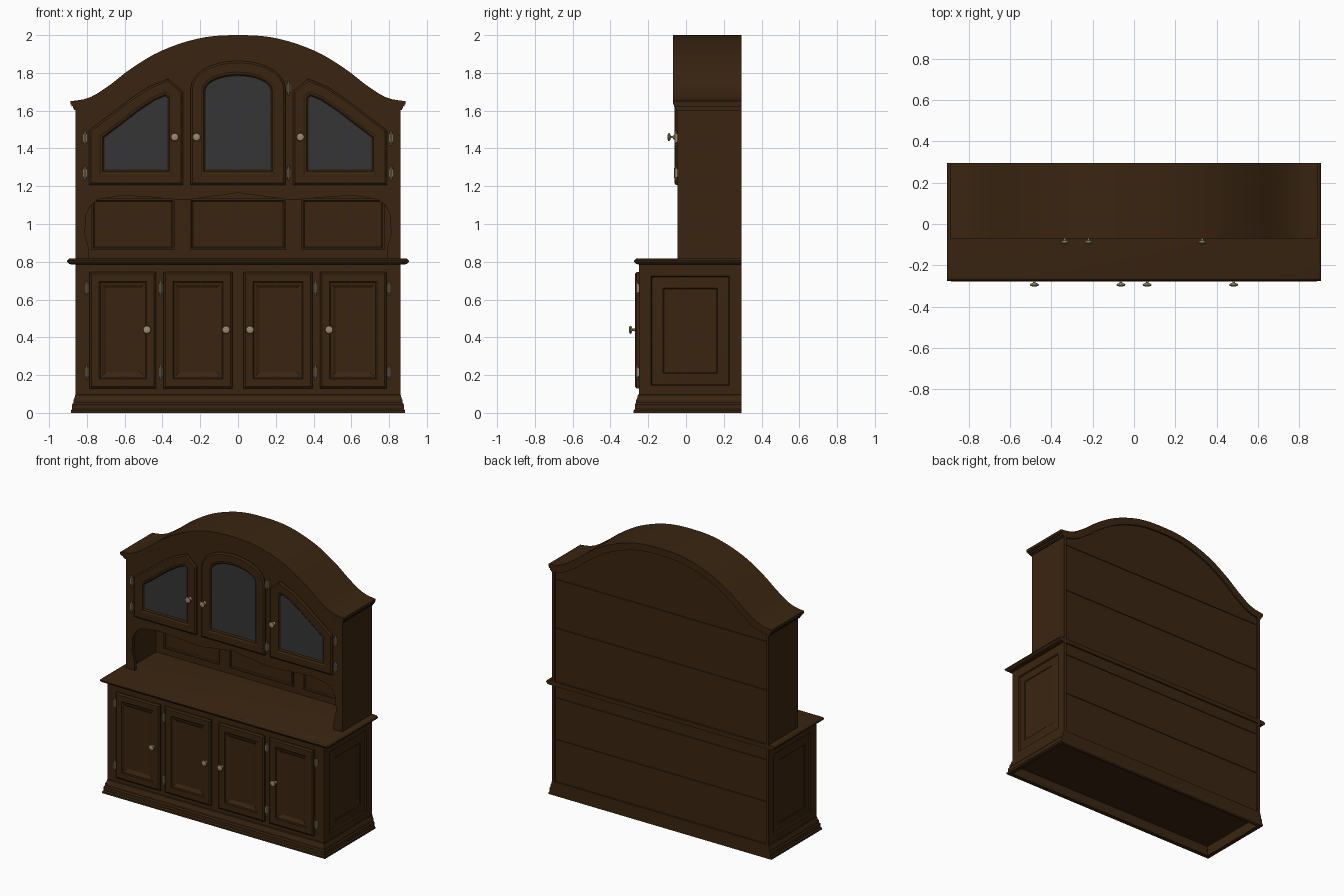
import bpy, bmesh, math

if "Cube" in bpy.data.objects:
    bpy.data.objects.remove(bpy.data.objects["Cube"])

def material(name, rgb):
    m = bpy.data.materials.new(name)
    m.diffuse_color = (*rgb, 1)
    m.use_nodes = True
    m.node_tree.nodes["Principled BSDF"].inputs["Base Color"].default_value = m.diffuse_color
    return m

WOOD = material("dark_walnut", (0.042, 0.0185, 0.0055))
GLASS = material("grey_glass", (0.036, 0.036, 0.037))
BRASS = material("aged_brass", (0.33, 0.25, 0.15))
BACK = 0.294  # plane of the back of the piece


def finish(bm, name, mats):
    bmesh.ops.recalc_face_normals(bm, faces=bm.faces)
    me = bpy.data.meshes.new(name)
    bm.to_mesh(me)
    bm.free()
    for m in mats:
        me.materials.append(m)
    ob = bpy.data.objects.new(name, me)
    bpy.context.collection.objects.link(ob)
    return ob


def inset(pts, d):
    """Mitred inset of a polygon (negative d grows it)."""
    n = len(pts)
    area = sum(pts[i][0] * pts[(i + 1) % n][1] - pts[(i + 1) % n][0] * pts[i][1] for i in range(n))
    s = 1 if area > 0 else -1
    out = []
    for i in range(n):
        (ax, ay), (bx, by), (cx, cy) = pts[i - 1], pts[i], pts[(i + 1) % n]
        l1, l2 = math.hypot(bx - ax, by - ay), math.hypot(cx - bx, cy - by)
        n1 = (-(by - ay) / l1 * s, (bx - ax) / l1 * s)
        n2 = (-(cy - by) / l2 * s, (cx - bx) / l2 * s)
        k = d / (1 + n1[0] * n2[0] + n1[1] * n2[1])
        out.append((bx + (n1[0] + n2[0]) * k, by + (n1[1] + n2[1]) * k))
    return out


def relief(name, pts, loops, axis="y", mats=(WOOD,)):
    """Stack of inset outlines (inset, depth) along an axis, capped at both ends."""
    bm = bmesh.new()
    rings = []
    for d, h in loops:
        ring = []
        for u, v in (inset(pts, d) if d else pts):
            co = {"y": (u, h, v), "x": (h, u, v), "z": (u, v, h)}[axis]
            ring.append(bm.verts.new((co[0], min(co[1], BACK), co[2])))
        rings.append(ring)
    n = len(pts)
    for a, b in zip(rings, rings[1:]):
        for i in range(n):
            bm.faces.new((a[i], a[(i + 1) % n], b[(i + 1) % n], b[i]))
    bm.faces.new(rings[0])
    cap = bm.faces.new(rings[-1])
    cap.material_index = len(mats) - 1
    return finish(bm, name, mats)


def rect(x0, x1, z0, z1):
    return [(x0, z0), (x1, z0), (x1, z1), (x0, z1)]


def box(name, x0, x1, y0, y1, z0, z1):
    return relief(name, rect(x0, x1, z0, z1), [(0, y0), (0, y1)])


def lathe(name, x, y, z, profile, axis, seg=16):
    """Turned part: profile of (radius, distance along axis)."""
    bm = bmesh.new()
    rings = []
    for r, h in profile:
        ring = []
        for i in range(seg):
            a = 2 * math.pi * i / seg
            c, s = r * math.cos(a), r * math.sin(a)
            ring.append(bm.verts.new((x + c, y - h, z + s) if axis == "y" else (x + c, y + s, z + h)))
        rings.append(ring)
    for a, b in zip(rings, rings[1:]):
        for i in range(seg):
            bm.faces.new((a[i], a[(i + 1) % seg], b[(i + 1) % seg], b[i]))
    bm.faces.new(rings[0])
    bm.faces.new(rings[-1])
    return finish(bm, name, (BRASS,))


def knob(name, x, y, z):
    lathe(name, x, y, z, [(.013, 0), (.011, .004), (.006, .008), (.006, .018), (.018, .023),
                          (.022, .028), (.019, .033), (.009, .036)], "y")


def hinge(name, x, y, z):
    lathe(name, x, y, z, [(.002, -.04), (.005, -.036), (.004, -.03), (.007, -.026), (.007, .026),
                          (.004, .03), (.005, .036), (.002, .04)], "z", 10)
    for s in (-1, 1):
        box(name + "_leaf", x + s * .004, x + s * .012, y - .002, y + .012, z - .022, z + .022)\
            .data.materials[0] = BRASS


# Crown curve: half outline, smoothly interpolated
CROWN = [(-.2, 1.984), (0, 2), (.2, 1.984), (.41, 1.915), (.57, 1.82), (.68, 1.735),
         (.785, 1.67), (.89, 1.65), (1.0, 1.645)]

def top(x):
    x = abs(x)
    i = 1
    while i < len(CROWN) - 3 and x > CROWN[i + 1][0]:
        i += 1
    (xa, za), (xb, zb), (xc, zc), (xd, zd) = CROWN[i - 1:i + 3]
    h = xc - xb
    t = (x - xb) / h
    m1, m2 = (zc - za) / (xc - xa) * h, (zd - zb) / (xd - xb) * h
    return ((2*t**3 - 3*t*t + 1) * zb + (t**3 - 2*t*t + t) * m1
            + (3*t*t - 2*t**3) * zc + (t**3 - t*t) * m2)

def arc(w, drop, n=48):
    out = []
    for i in range(n + 1):
        x = -w + 2 * w * i / n
        slope = (top(x + .005) - top(x - .005)) / .01
        out.append((x, top(x) - drop * math.hypot(1, slope)))
    return out


# Crown moulding in stepped layers
for i, (t, w, y) in enumerate([(.018, .888, -.070), (.028, .882, -.064), (.040, .874, -.058),
                               (.050, .868, -.052)]):
    relief(f"crown_moulding_{i}", arc(w, 0.0005 * i) + arc(w, t)[::-1], [(0, y), (0, BACK)])

# Upper cabinet and its sides
relief("upper_cabinet", arc(.86, .02) + [(.86, 1.18), (-.86, 1.18)], [(0, -.045), (0, .272)])
for s in (-1, 1):
    box("upper_side", s * .84, s * .86, -.045, BACK, .81, 1.625)

# Open niche: back wall, scalloped front frame, three back panels
box("niche_back", -.85, .85, .27, .28, .81, 1.2)
wave = [(.79, .81), (.79, .87), (.81, .95), (.805, 1.05), (.78, 1.1), (.74, 1.13), (.62, 1.15),
        (.5, 1.145), (.33, 1.13), (.25, 1.13), (.15, 1.145), (.06, 1.155), (0, 1.167)]
scallop = wave + [(-x, z) for x, z in wave[-2::-1]]
relief("scalloped_frame", scallop + [(-.86, .81), (-.86, 1.2), (.86, 1.2), (.86, .81)],
       [(0, -.045), (0, -.022)])
for x0, x1 in ((-.775, -.335), (-.255, .255), (.335, .775)):
    relief("niche_panel", rect(x0, x1, .862, 1.135), [(0, .272), (0, .262), (.01, .262), (.016, .268)])

# Countertop and base moulding (back edges are clamped flush)
relief("countertop", rect(-.905, .905, -.275, .32),
       [(.02, .786), (.008, .791), (0, .8), (0, .806), (.008, .815), (.014, .817)], "z")
relief("base_moulding", rect(-.885, .885, -.278, .325),
       [(.03, .07), (.03, 0), (0, 0), (0, .012), (.007, .02), (.007, .045), (.014, .054),
        (.014, .068), (.02, .08), (.023, .095), (.03, .1)], "z")

# Lower cabinet with panelled sides
box("lower_cabinet", -.846, .846, -.25, .272, .08, .79)
for s in (-1, 1):
    relief("side_panel", rect(-.25, BACK, .08, .79),
           [(0, s * .84), (0, s * .86), (.065, s * .86), (.07, s * .851), (.128, s * .858),
            (.133, s * .854), (.14, s * .854)], "x")

# Back boards, split by narrow gaps
for z0, z1 in ((.0, .068), (.072, .40), (.404, .70), (.704, .788), (.815, 1.2), (1.204, 1.55)):
    box("back_board", -.845, .845, .27, .283, z0, z1)
relief("back_arch_board", arc(.845, .02) + [(.845, 1.554), (-.845, 1.554)], [(0, .27), (0, .283)])

# Lower doors with sunken panels, knobs and hinges
for s in (-1, 1):
    for x0, x1, kx, hx in ((.03, .395, .063, .41), (.435, .785, .482, .80)):
        relief("lower_door", rect(*sorted((s * x0, s * x1)), .13, .745),
               [(0, -.248), (0, -.262), (.01, -.27), (.05, -.27), (.056, -.265), (.064, -.265),
                (.085, -.254)])
        knob("lower_knob", s * kx, -.266, .44)
        for z in (.215, .66):
            hinge("lower_hinge", s * hx, -.258, z)

# Upper glazed doors
DOOR = [(-.078, -.044), (-.078, -.054), (-.068, -.062), (-.022, -.062), (-.016, -.058),
        (-.008, -.058), (0, -.05), (.001, -.05)]
side_glass = [(-.71, 1.285), (-.37, 1.285), (-.37, 1.665), (-.385, 1.678), (-.44, 1.655),
              (-.53, 1.595), (-.62, 1.525), (-.71, 1.457)]
arch_glass = [(-.174, 1.285), (.174, 1.285)] + [
    (.174 * math.cos(math.pi * i / 16), 1.705 + .08 * math.sin(math.pi * i / 16)) for i in range(17)]
relief("centre_glass_door", arch_glass, DOOR, "y", (WOOD, GLASS))
for s in (-1, 1):
    relief("side_glass_door", [(-s * x, z) for x, z in side_glass], DOOR, "y", (WOOD, GLASS))
    for z in (1.27, 1.455):
        hinge("side_door_hinge", s * .81, -.053, z)
for z in (1.27, 1.72):
    hinge("centre_door_hinge", .268, -.056, z)
for x in (-.335, -.22, .33):
    knob("upper_knob", x, -.062, 1.46)

# Smooth the curves, keep edges sharp
bpy.ops.object.select_all(action="SELECT")
bpy.context.view_layer.objects.active = bpy.context.selected_objects[0]
bpy.ops.object.shade_smooth_by_angle(angle=math.radians(25))
